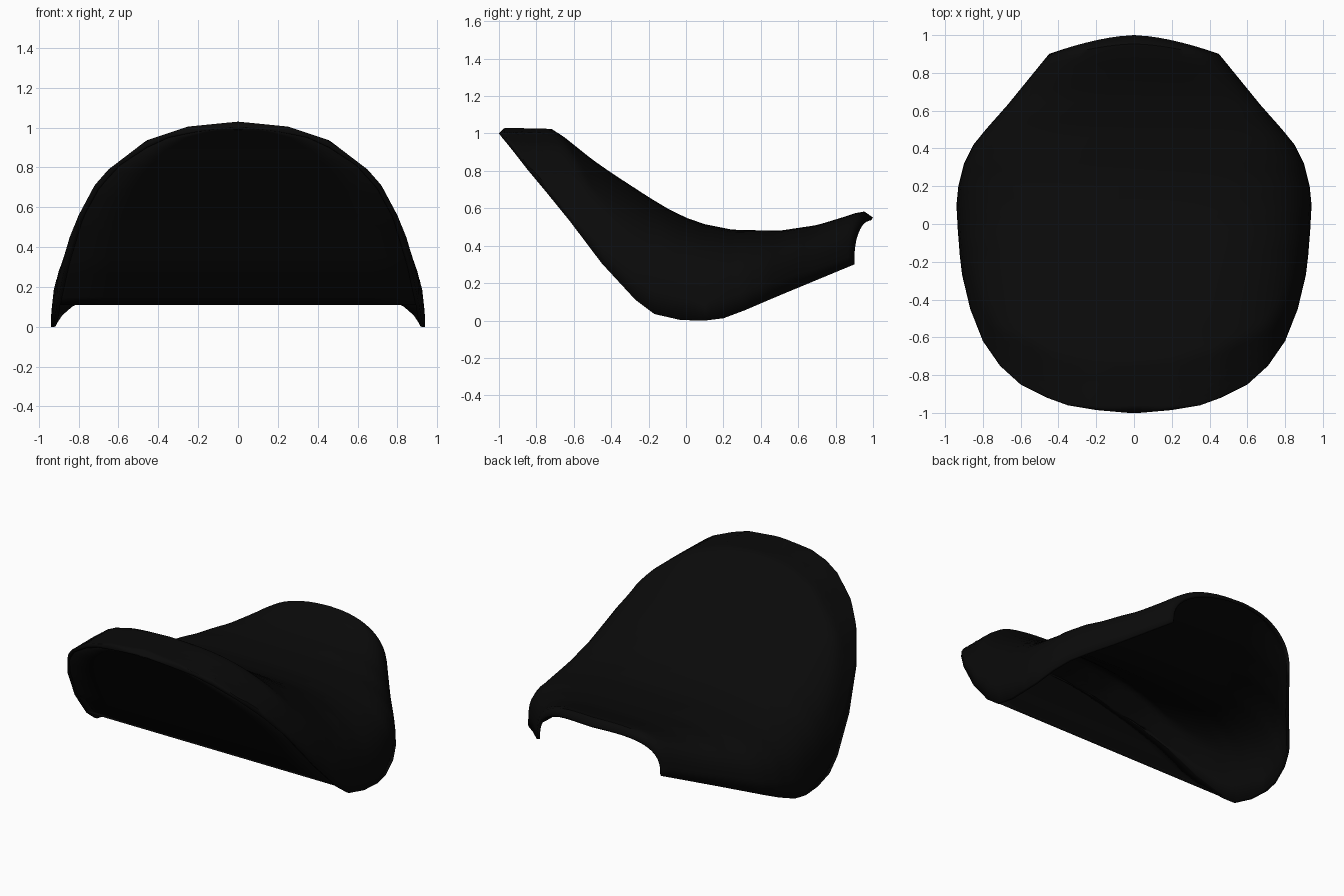
import bpy, bmesh, math

if "Cube" in bpy.data.objects:
    bpy.data.objects.remove(bpy.data.objects["Cube"])

black = bpy.data.materials.new("matte black")
black.diffuse_color = (0.003, 0.003, 0.003, 1)
black.use_nodes = True
black.node_tree.nodes["Principled BSDF"].inputs["Base Color"].default_value = black.diffuse_color

# side rim: y, half width, height
RIM = [(-1, .03, 1), (-.985, .2, .98), (-.96, .35, .95), (-.92, .46, .9), (-.85, .6, .81),
       (-.75, .71, .69), (-.62, .8, .53), (-.45, .867, .305), (-.27, .91, .11), (-.17, .922, .035),
       (-.03, .933, .003), (.1, .94, 0), (.2, .93, .012), (.32, .9, .057), (.42, .85, .1),
       (.5, .785, .134), (.63, .67, .188), (.9, .45, .3)]
# centre ridge: y, height
RIDGE = [(-1, 1), (-.97, 1.03), (-.72, 1.025), (-.65, .98), (-.5, .86), (-.4, .79), (-.2, .66),
         (-.1, .6), (0, .55), (.1, .515), (.25, .485), (.5, .48), (.7, .51), (.85, .555),
         (.94, .585), (.97, .58), (1, .55)]
# front arch seen from the front: x, height
ARCH = [(0, 1.03), (.25, 1.005), (.46, .935), (.65, .79), (.72, .71), (.8, .56), (.845, .45),
        (.88, .33), (.92, .23), (.94, .05)]


def lerp(table, t, col=1):
    """Piecewise interpolation of a table column."""
    for a, b in zip(table, table[1:]):
        if t <= b[0]:
            f = max(0, (t - a[0]) / (b[0] - a[0]))
            return a[col] + (b[col] - a[col]) * f
    return table[-1][col]


def grid_object(name, rows, thickness):
    """Skin rows of points into a smooth thin sheet."""
    bm = bmesh.new()
    vs = [[bm.verts.new(p) for p in r] for r in rows]
    for r0, r1 in zip(vs, vs[1:]):
        for i in range(len(r0) - 1):
            bm.faces.new((r0[i], r0[i + 1], r1[i + 1], r1[i]))
    me = bpy.data.meshes.new(name)
    bm.to_mesh(me)
    bm.free()
    me.materials.append(black)
    ob = bpy.data.objects.new(name, me)
    bpy.context.collection.objects.link(ob)
    m = ob.modifiers.new("thickness", 'SOLIDIFY')
    m.thickness = thickness
    m.offset = -1
    bpy.context.view_layer.objects.active = ob
    ob.select_set(True)
    bpy.ops.object.shade_smooth_by_angle(angle=math.radians(45))
    ob.select_set(False)
    return ob


# section positions: every rim point plus in-between ones
ys = []
for a, b in zip(RIM, RIM[1:]):
    n = max(2, round((b[0] - a[0]) / .035))
    ys += [a[0] + (b[0] - a[0]) * i / n for i in range(n)]
ys.append(RIM[-1][0])

# arched shell, open below and notched at the back, fuller shouldered towards the rear
N = 16
rows = []
for y in ys:
    w, low = lerp(RIM, y), lerp(RIM, y, 2)
    bulge = .1 * max(0, (y - .5) / .4) ** 1.5
    top = lerp(RIDGE, y + bulge)
    p = lerp([(-.5, .8), (-.1, .66), (.6, .62), (.9, .75)], y)
    row = []
    for k in range(-N, N + 1):
        a = math.pi / 2 * k / N
        f = abs(math.sin(a)) ** p
        h = low + (top - low) * max(0, math.cos(a)) ** p
        x = w * f
        z = max(low, min(h, lerp(ARCH, x)))
        row.append((math.copysign(x, k), y + bulge * (1 - f ** 1.6), z))
    rows.append(row)
grid_object("arched_shell", rows, .018)

# flat sloping front panel, closing the front rim down to a straight edge
M = 8
panel = []
for y in [v for v in ys if v <= -.265]:
    w, z = lerp(RIM, y) * .99, lerp(RIM, y, 2)
    panel.append([(-w + 2 * w * i / M, y + .006, z) for i in range(M + 1)])
grid_object("front_panel", panel, -.012)
